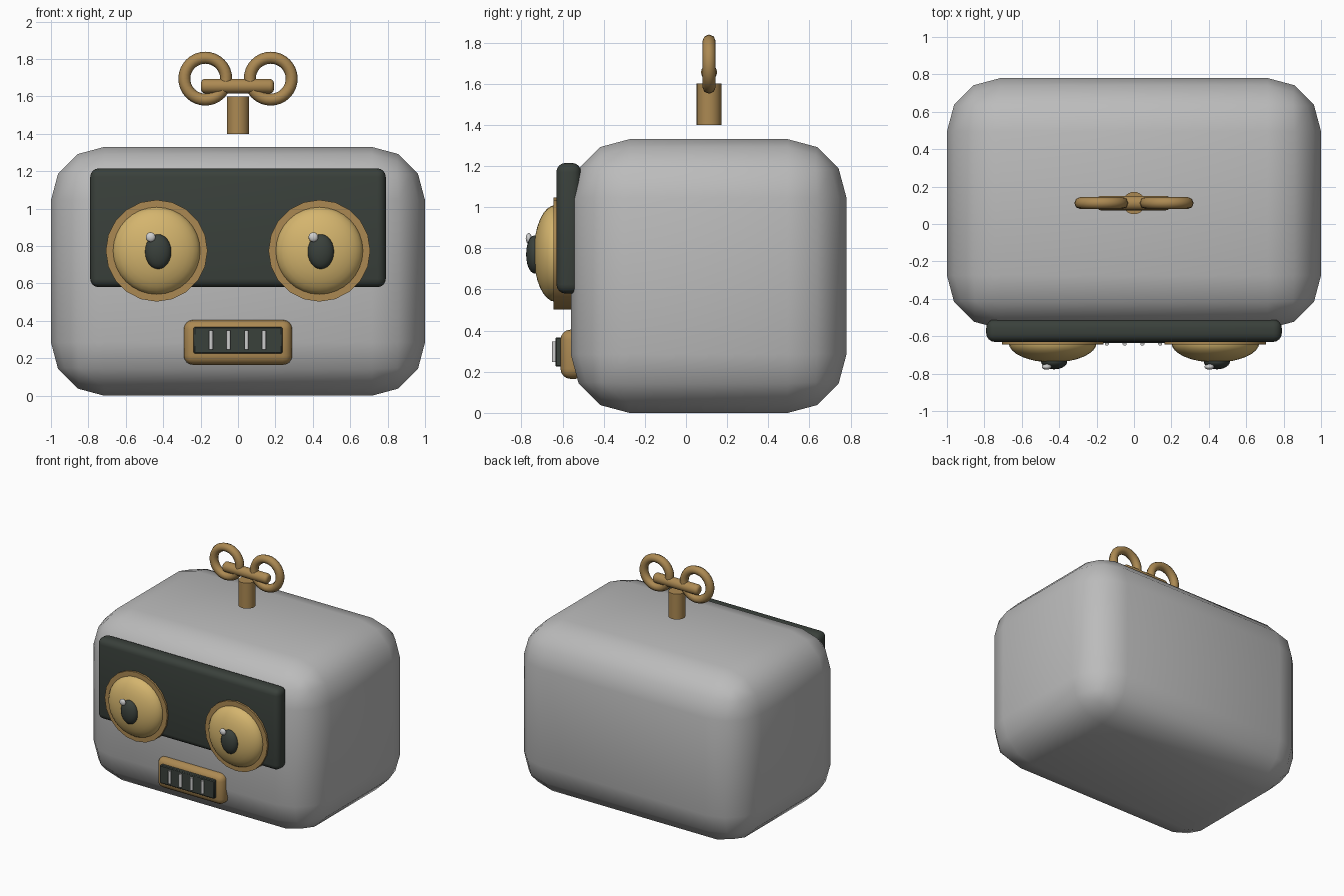
import bpy, math

if "Cube" in bpy.data.objects:
    bpy.data.objects.remove(bpy.data.objects["Cube"])

def material(name, r, g, b):
    m = bpy.data.materials.new(name)
    m.diffuse_color = (r, g, b, 1)
    m.use_nodes = True
    m.node_tree.nodes["Principled BSDF"].inputs["Base Color"].default_value = m.diffuse_color
    return m

SHELL = material("light grey shell", 0.50, 0.50, 0.50)
DARK = material("dark green grey", 0.042, 0.052, 0.044)
BRASS = material("brass", 0.41, 0.25, 0.085)
GOLD = material("pale gold", 0.66, 0.46, 0.155)
SILVER = material("silver", 0.62, 0.62, 0.62)

def finish(name, mat, angle=40):
    ob = bpy.context.object
    ob.name = name
    ob.data.materials.append(mat)
    bpy.ops.object.transform_apply(location=False, rotation=True, scale=True)
    bpy.ops.object.shade_smooth_by_angle(angle=math.radians(angle))
    return ob

def box(name, mat, lo, hi, bevel=0, segments=3):
    bpy.ops.mesh.primitive_cube_add(size=1, location=[(a + b) / 2 for a, b in zip(lo, hi)])
    ob = bpy.context.object
    ob.scale = [b - a for a, b in zip(lo, hi)]
    bpy.ops.object.transform_apply(location=False, rotation=False, scale=True)
    if bevel:
        m = ob.modifiers.new("rounded", 'BEVEL')
        m.width, m.segments = bevel, segments
        bpy.ops.object.modifier_apply(modifier=m.name)
    return finish(name, mat)

def ball(name, mat, loc, radii, seg=24, rings=12):
    # poles point along y
    bpy.ops.mesh.primitive_uv_sphere_add(segments=seg, ring_count=rings, location=loc,
                                         rotation=(math.pi / 2, 0, 0))
    bpy.context.object.scale = (radii[0], radii[2], radii[1])
    return finish(name, mat)

def rod(name, mat, loc, r, depth, rot=(0, 0, 0), sides=20, bevel=0):
    bpy.ops.mesh.primitive_cylinder_add(vertices=sides, radius=r, depth=depth,
                                        location=loc, rotation=rot)
    ob = bpy.context.object
    if bevel:
        m = ob.modifiers.new("rounded", 'BEVEL')
        m.width, m.segments, m.limit_method = bevel, 3, 'ANGLE'
        m.angle_limit = math.radians(60)
        bpy.ops.object.modifier_apply(modifier=m.name)
    return finish(name, mat)

# Head shell and visor
box("head", SHELL, (-1, -0.56, 0), (1, 0.78, 1.33), 0.285, 3)
box("visor", DARK, (-0.79, -0.63, 0.58), (0.79, -0.51, 1.215), 0.045, 4)

# Eyes: rim, dome, pupil and glint
for side, x in (("left", -0.435), ("right", 0.435)):
    rod(side + "_eye_rim", BRASS, (x, -0.58, 0.775), 0.272, 0.13, (math.pi / 2, 0, 0), 20)
    ball(side + "_eye_dome", GOLD, (x, -0.635, 0.775), (0.235, 0.105, 0.235), 32, 16)
    ball(side + "_pupil", DARK, (x + 0.008, -0.735, 0.77), (0.07, 0.042, 0.093))
    ball(side + "_glint", SILVER, (x - 0.032, -0.764, 0.848), (0.026, 0.015, 0.026), 16, 8)

# Mouth: frame, panel and four bars
box("mouth_frame", BRASS, (-0.29, -0.61, 0.165), (0.29, -0.49, 0.405), 0.05, 4)
box("mouth_panel", DARK, (-0.237, -0.635, 0.225), (0.237, -0.59, 0.367), 0.006, 1)
for i in range(4):
    rod("mouth_bar_%d" % (i + 1), SILVER, (-0.145 + 0.095 * i, -0.64, 0.298), 0.011, 0.1, sides=12)

# Wind-up key: stem, crossbar and two loops
KEY_Y = 0.112
rod("key_stem", BRASS, (0, KEY_Y, 1.5), 0.06, 0.2, sides=24)
rod("key_crossbar", BRASS, (-0.003, KEY_Y, 1.655), 0.039, 0.39, (0, math.pi / 2, 0), 16, 0.022)
for side, x in (("left", -0.175), ("right", 0.175)):
    bpy.ops.mesh.primitive_torus_add(location=(x, KEY_Y, 1.695), rotation=(math.pi / 2, 0, 0),
                                     major_radius=0.112, minor_radius=0.032,
                                     major_segments=32, minor_segments=8)
    finish(side + "_key_loop", BRASS, 60)
